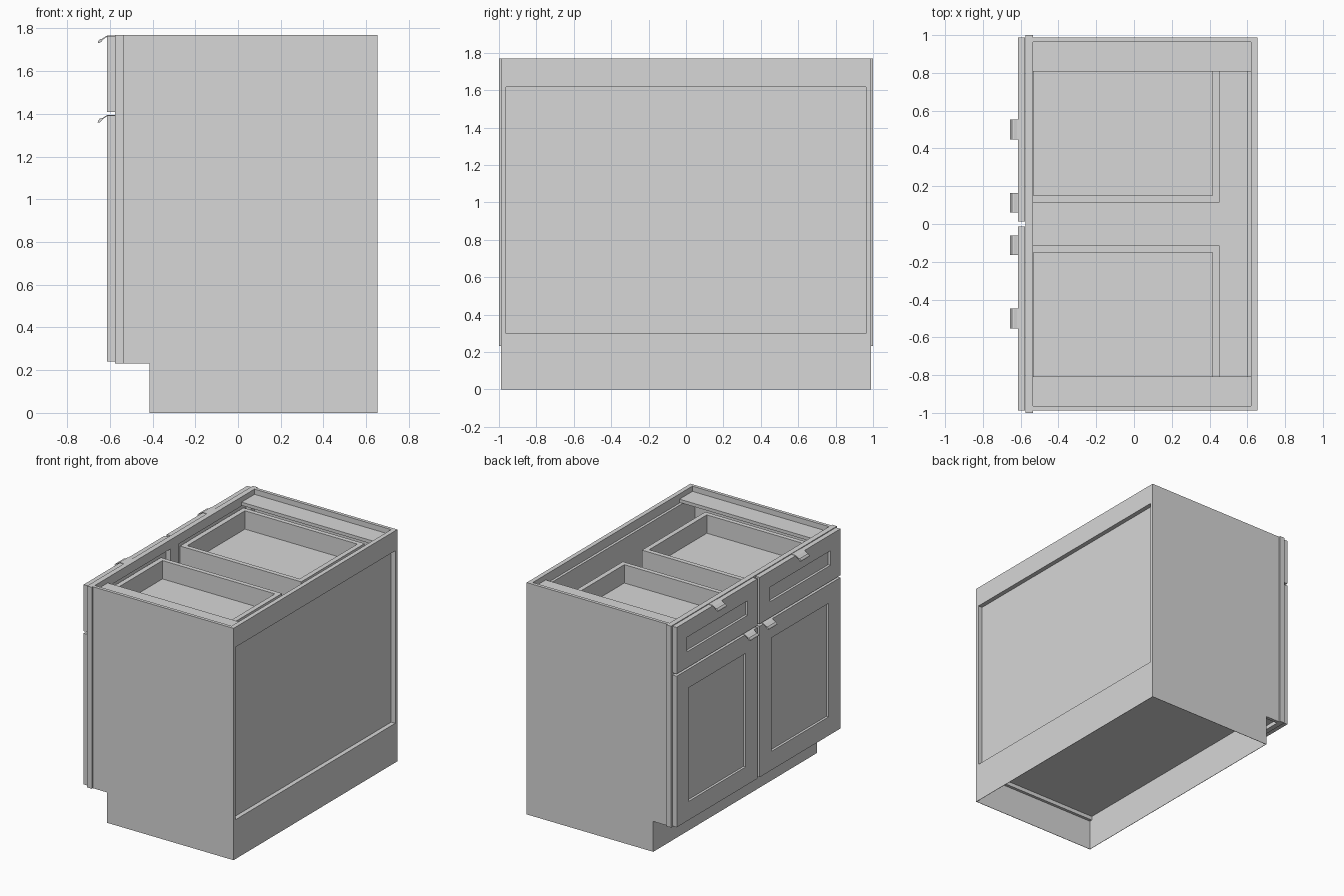
import bpy
import bmesh
from mathutils import Vector

old = bpy.data.objects.get("Cube")
if old:
    bpy.data.objects.remove(old, do_unlink=True)

GREY = (0.68, 0.68, 0.68, 1)
grey = bpy.data.materials.new("plain grey")
grey.use_nodes = True
grey.diffuse_color = GREY
grey.node_tree.nodes["Principled BSDF"].inputs["Base Color"].default_value = GREY


def finish(name, bm):
    bmesh.ops.recalc_face_normals(bm, faces=bm.faces[:])
    mesh = bpy.data.meshes.new(name)
    bm.to_mesh(mesh)
    bm.free()
    mesh.materials.append(grey)
    obj = bpy.data.objects.new(name, mesh)
    bpy.context.collection.objects.link(obj)
    return obj


def add_box(bm, x, y, z):
    """Box between the given (low, high) ranges."""
    verts = bmesh.ops.create_cube(bm, size=1)["verts"]
    for v in verts:
        v.co = Vector([(r[0] + r[1]) / 2 + c * (r[1] - r[0])
                       for r, c in zip((x, y, z), v.co)])


def boxes(name, *ranges):
    bm = bmesh.new()
    for r in ranges:
        add_box(bm, *r)
    return finish(name, bm)


def extrude_y(name, profile, y0, y1):
    """Sweep an XZ outline along y."""
    bm = bmesh.new()
    face = bm.faces.new([bm.verts.new((x, y0, z)) for x, z in profile])
    new = bmesh.ops.extrude_face_region(bm, geom=[face])["geom"]
    moved = [g for g in new if isinstance(g, bmesh.types.BMVert)]
    bmesh.ops.translate(bm, verts=moved, vec=(0, y1 - y0, 0))
    return finish(name, bm)


def shaker_front(name, y, z, border):
    """Slab with a recessed centre panel on its outer face."""
    bm = bmesh.new()
    add_box(bm, (-0.613, -0.576), y, z)
    bm.normal_update()
    face = min(bm.faces, key=lambda f: f.calc_center_median().x)
    for width in (border, 0.002):
        bmesh.ops.inset_region(bm, faces=[face], thickness=width,
                               use_even_offset=True)
    bmesh.ops.translate(bm, verts=face.verts[:], vec=(0.016, 0, 0))
    return finish(name, bm)


def edge_pull(name, y, top):
    """Thin tab pull hooked over the top edge of a front, with a rounded lip."""
    outline = [(-0.576, 0), (-0.608, 0), (-0.62, -0.005), (-0.636, -0.016),
               (-0.646, -0.017), (-0.655, -0.027), (-0.657, -0.036),
               (-0.648, -0.037), (-0.638, -0.028), (-0.633, -0.02),
               (-0.618, -0.01), (-0.608, -0.004), (-0.576, -0.004)]
    return extrude_y(name, [(x, top + z) for x, z in outline],
                     y - 0.052, y + 0.052)


def span(side, a, b):
    """Range mirrored to the chosen side of the cabinet."""
    return tuple(sorted((side * a, side * b)))


TOP, BASE, INNER, OUTER = 1.77, 0.232, 0.963, 0.988
FRONT, BACK, TOE, SKIN = -0.535, 0.654, -0.415, 0.003

# Carcass sides, standing on a thin open skirt
for side, label in ((1, "left"), (-1, "right")):
    boxes(label + "_side_panel",
          ((FRONT, BACK), span(side, INNER, OUTER), (BASE, TOP)))
    boxes(label + "_skirt",
          ((TOE, BACK), span(side, OUTER - SKIN, OUTER), (0, BASE)))
    boxes(label + "_top_stretcher",
          ((FRONT, 0.62), span(side, 0.807, INNER), (1.705, 1.73)))

width, skirt_width = (-INNER, INNER), (SKIN - OUTER, OUTER - SKIN)
boxes("cabinet_floor", ((FRONT, 0.62), width, (0.262, 0.285)))
boxes("toe_kick", ((TOE, TOE + SKIN), skirt_width, (0, 0.262)))
boxes("back_skirt", ((BACK - SKIN, BACK), skirt_width, (0, BASE)))
boxes("back_panel", ((0.60, 0.62), width, (0.285, 1.70)))
boxes("back_rails",
      ((0.62, BACK), width, (BASE, 0.30)),
      ((0.62, BACK), width, (1.617, TOP)))

# Face frame behind the fronts
fx = (-0.575, FRONT)
rail = (-0.92, 0.92)
boxes("face_frame",
      (fx, (-1, -0.92), (BASE, TOP)),
      (fx, (0.92, 1), (BASE, TOP)),
      (fx, (-0.05, 0.05), (0.31, 1.70)),
      (fx, rail, (BASE, 0.31)),
      (fx, rail, (1.36, 1.44)),
      (fx, rail, (1.70, TOP)))

# Fronts, drawer boxes and pulls, mirrored across the centre
for side, label in ((1, "left"), (-1, "right")):
    y = span(side, 0.013, 0.987)
    shaker_front(label + "_door", y, (0.24, 1.393), 0.143)
    shaker_front(label + "_drawer_front", y, (1.41, 1.765), 0.122)
    edge_pull(label + "_door_pull", side * 0.112, 1.396)
    edge_pull(label + "_drawer_pull", side * 0.5, 1.768)

    bx, bz, t = (-0.57, 0.453), (1.46, 1.65), 0.037
    inner = (bx[0] + t, bx[1] - t)
    boxes(label + "_drawer_box",
          (inner, span(side, 0.115, 0.15), bz),
          (inner, span(side, 0.845, 0.88), bz),
          ((bx[0], inner[0]), span(side, 0.115, 0.88), bz),
          ((inner[1], bx[1]), span(side, 0.115, 0.88), bz),
          (inner, span(side, 0.15, 0.845), (1.49, 1.51)))
